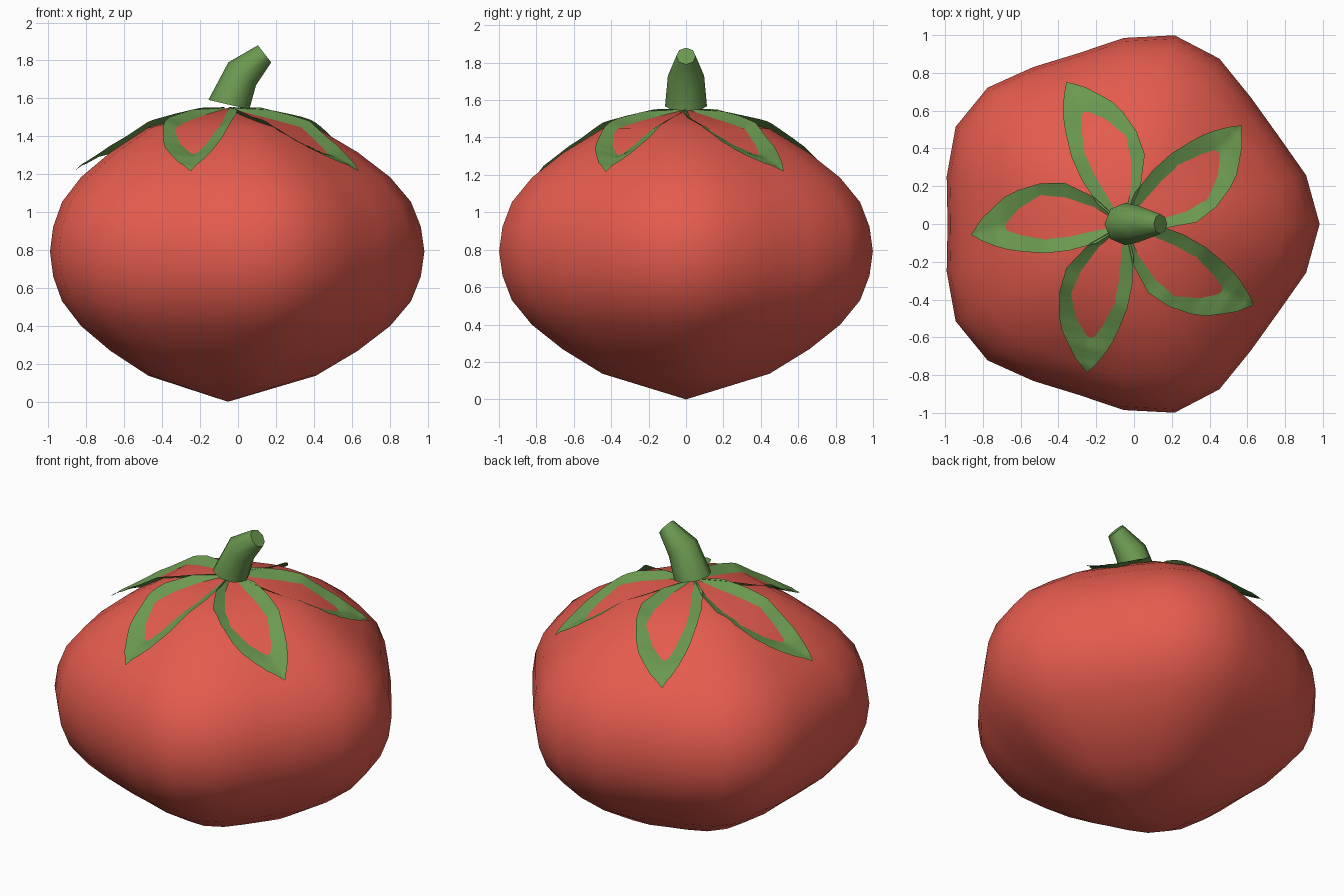
import bpy
import bmesh
from math import sin, cos, pi, radians
from mathutils import Vector
from mathutils.bvhtree import BVHTree

cube = bpy.data.objects.get("Cube")
if cube:
    bpy.data.objects.remove(cube)

CENTRE_X = -0.053


def material(name, rgb):
    mat = bpy.data.materials.new(name)
    mat.use_nodes = True
    mat.diffuse_color = (*rgb, 1)
    mat.node_tree.nodes["Principled BSDF"].inputs["Base Color"].default_value = (*rgb, 1)
    return mat


def finish(name, bm, mat, angle):
    mesh = bpy.data.meshes.new(name)
    bm.to_mesh(mesh)
    bm.free()
    mesh.materials.append(mat)
    obj = bpy.data.objects.new(name, mesh)
    bpy.context.collection.objects.link(obj)
    bpy.ops.object.select_all(action="DESELECT")
    obj.select_set(True)
    bpy.context.view_layer.objects.active = obj
    bpy.ops.object.shade_smooth_by_angle(angle=radians(angle))
    return obj


def bridge(bm, rows, closed):
    """Join consecutive rows of vertices with quads."""
    for a, b in zip(rows, rows[1:]):
        n = len(a)
        for i in range(n if closed else n - 1):
            j = (i + 1) % n
            bm.faces.new((a[i], a[j], b[j], b[i]))


red = material("tomato red", (0.78, 0.105, 0.075))
green = material("leaf green", (0.147, 0.318, 0.08))

# Five-lobed fruit: evenly spaced rings, pointed at the bottom
SIDES = 24
profile = [0.447, 0.66, 0.825, 0.932, 0.982, 1, 0.982, 0.932, 0.825, 0.66, 0.447]
bm = bmesh.new()
rings = []
for k, scale in enumerate(profile):
    ring = []
    for i in range(SIDES):
        a = 2 * pi * i / SIDES
        r = scale * (0.985 + 0.051 * cos(5 * a))
        ring.append(bm.verts.new((CENTRE_X + r * cos(a), r * sin(a), 0.137 + 0.131 * k)))
    rings.append(ring)
bridge(bm, rings, True)
for ring, z in ((rings[0], 0), (rings[-1], 1.55)):
    pole = bm.verts.new((CENTRE_X, 0, z))
    for i in range(SIDES):
        bm.faces.new((ring[i], ring[(i + 1) % SIDES], pole))
bmesh.ops.recalc_face_normals(bm, faces=bm.faces)
skin = BVHTree.FromBMesh(bm)
finish("fruit_body", bm, red, 60)


def skin_height(x, y):
    return skin.ray_cast(Vector((x, y, 3)), Vector((0, 0, -1)))[0].z


# Leaf stations: distance out, right edge, right rim, left rim, left edge,
# then the lift of edge, rim and middle above the fruit
stations = [
    (0.02, 0.02, 0.01, -0.01, -0.02, 0.01, 0.0, -0.01),
    (0.15, 0.155, 0.105, -0.03, -0.09, 0.04, 0.003, -0.03),
    (0.30, 0.24, 0.17, -0.055, -0.12, 0.04, 0.003, -0.04),
    (0.43, 0.245, 0.19, -0.06, -0.125, 0.035, 0.003, -0.04),
    (0.55, 0.217, 0.127, -0.028, -0.108, 0.03, 0.003, -0.03),
    (0.62, 0.187, 0.06, 0.0, -0.093, 0.035, 0.003, -0.005),
    (0.68, 0.14, 0.05, 0.0, -0.073, 0.045, 0.035, 0.03),
    (0.75, 0.08, 0.03, -0.01, -0.04, 0.06, 0.055, 0.05),
    (0.81, 0.002, 0.001, -0.001, -0.002, 0.08, 0.08, 0.08),
]
STEPS = 4
sections = []
for a, b in zip(stations, stations[1:]):
    for k in range(STEPS):
        f = k / STEPS
        sections.append([p + (q - p) * f for p, q in zip(a, b)])
sections.append(stations[-1])

# Five leaves draped over the fruit, with sunken middles
for n in range(5):
    a = radians(40 + 72 * n)
    bm = bmesh.new()
    rows = []
    for s, r_edge, r_rim, l_rim, l_edge, up, rim_up, mid_up in sections:
        across = ((r_edge, up), (r_rim, rim_up), ((r_rim + l_rim) / 2, mid_up),
                  (l_rim, rim_up), (l_edge, up))
        row = []
        for t, lift in across:
            x = CENTRE_X + s * cos(a) + t * sin(a)
            y = s * sin(a) - t * cos(a)
            row.append(bm.verts.new((x, y, skin_height(x, y) + lift)))
        rows.append(row)
    bridge(bm, rows, False)
    bm.normal_update()
    bmesh.ops.reverse_faces(bm, faces=[f for f in bm.faces if f.normal.z < 0])
    finish(f"leaf_{n + 1}", bm, green, 60)

# Bent, tapering stem: centre x, z, half-axis x, z, half-width y
stem_rings = [
    (-0.048, 1.567, 0.108, -0.025, 0.112),
    (0.022, 1.73, 0.073, -0.06, 0.097),
    (0.14, 1.835, 0.035, -0.045, 0.052),
]
bm = bmesh.new()
rows = []
for cx, cz, hx, hz, hy in stem_rings:
    angles = [2 * pi * i / 8 for i in range(8)]
    rows.append([bm.verts.new((cx + hx * cos(t), hy * sin(t), cz + hz * cos(t)))
                 for t in angles])
bridge(bm, rows, True)
bm.faces.new(rows[0])
bm.faces.new(rows[-1])
bmesh.ops.recalc_face_normals(bm, faces=bm.faces)
finish("stem", bm, green, 50)
